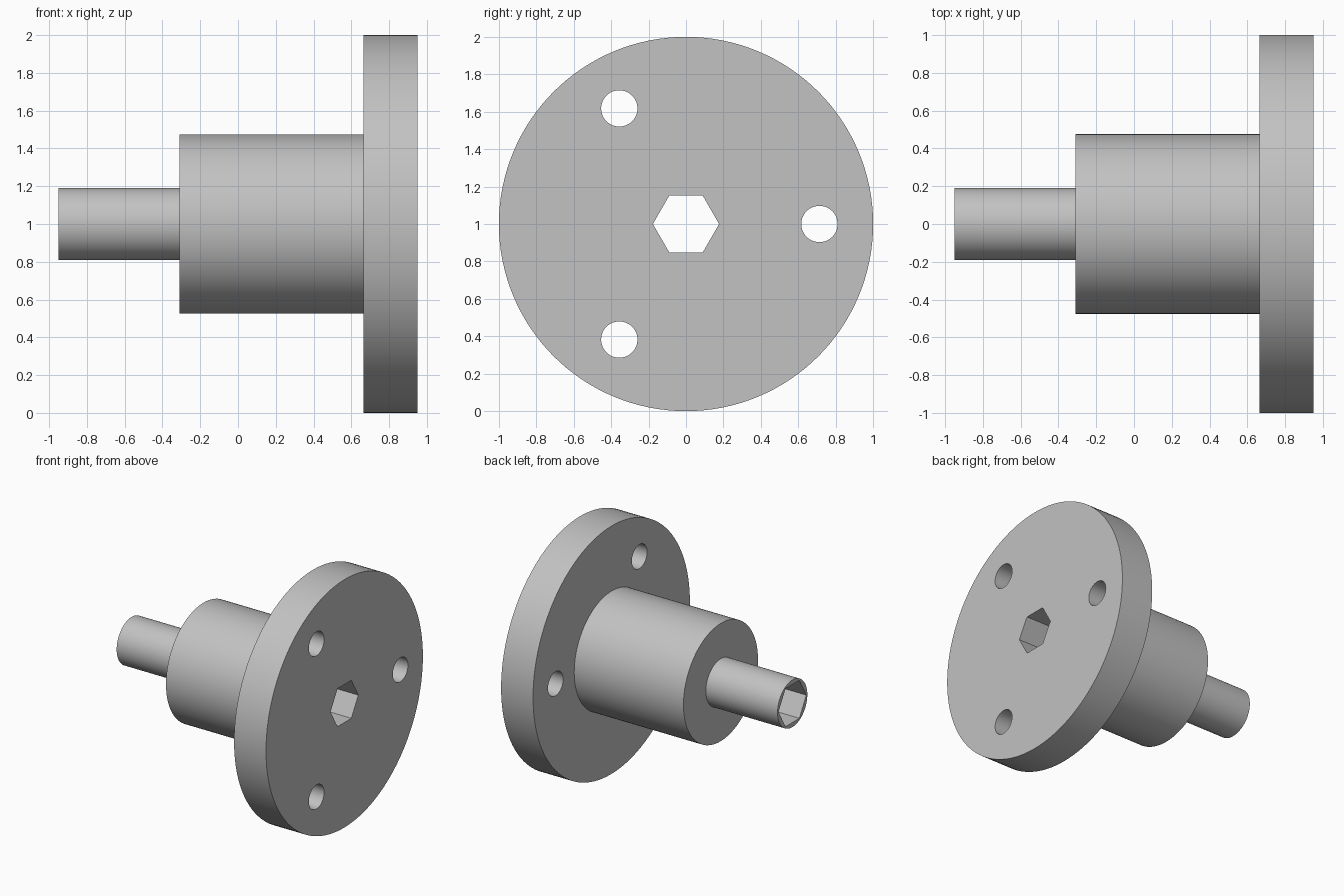
import bpy
import bmesh
import math
from mathutils import Matrix, Vector

cube = bpy.data.objects.get("Cube")
if cube:
    bpy.data.objects.remove(cube, do_unlink=True)

AXIS_Z = 1.0          # height of the shaft axis
LEFT_END, SHOULDER, FLANGE_BACK, RIGHT_END = -0.95, -0.31, 0.665, 0.95
SHAFT_R, HUB_R, FLANGE_R = 0.19, 0.475, 1.0
BORE_R, BOLT_R, BOLT_CIRCLE = 0.177, 0.097, 0.713

grey = bpy.data.materials.new("machined grey")
grey.use_nodes = True
grey.diffuse_color = (0.54, 0.54, 0.54, 1)
grey.node_tree.nodes["Principled BSDF"].inputs["Base Color"].default_value = grey.diffuse_color


def make_object(name, bm):
    bmesh.ops.recalc_face_normals(bm, faces=bm.faces)
    mesh = bpy.data.meshes.new(name)
    bm.to_mesh(mesh)
    bm.free()
    mesh.materials.append(grey)
    obj = bpy.data.objects.new(name, mesh)
    bpy.context.collection.objects.link(obj)
    return obj


def lathe(name, profile, sides):
    """Revolve (x, radius) points about the horizontal axis and cap the ends."""
    bm = bmesh.new()
    rings = []
    for x, r in profile:
        angles = [2 * math.pi * i / sides for i in range(sides)]
        rings.append([bm.verts.new((x, r * math.cos(a), AXIS_Z + r * math.sin(a))) for a in angles])
    for a, b in zip(rings, rings[1:]):
        for i in range(sides):
            j = (i + 1) % sides
            bm.faces.new((a[i], a[j], b[j], b[i]))
    bm.faces.new(rings[0])
    bm.faces.new(rings[-1])
    return make_object(name, bm)


def cutter(name, radius, sides, x0, x1, y=0.0, z=0.0):
    obj = lathe(name, [(x0, radius), (x1, radius)], sides)
    obj.data.transform(Matrix.Translation(Vector((0, y, z))))
    obj.hide_render = True
    return obj


# Shaft, hub and flange turned as one piece
body = lathe("flanged_hub", [
    (LEFT_END, SHAFT_R), (SHOULDER, SHAFT_R), (SHOULDER, HUB_R),
    (FLANGE_BACK, HUB_R), (FLANGE_BACK, FLANGE_R), (RIGHT_END, FLANGE_R)], 128)

# Hexagonal through bore and three bolt holes
cutters = [cutter("hex_bore_cutter", BORE_R, 6, LEFT_END - 0.1, RIGHT_END + 0.1)]
for k in range(3):
    a = 2 * math.pi * k / 3
    cutters.append(cutter("bolt_hole_cutter", BOLT_R, 48, FLANGE_BACK - 0.1, RIGHT_END + 0.1,
                          BOLT_CIRCLE * math.cos(a), BOLT_CIRCLE * math.sin(a)))

bpy.ops.object.select_all(action="DESELECT")
body.select_set(True)
bpy.context.view_layer.objects.active = body
for c in cutters:
    mod = body.modifiers.new("cut", "BOOLEAN")
    mod.operation = "DIFFERENCE"
    mod.solver = "EXACT"
    mod.object = c
    bpy.ops.object.modifier_apply(modifier=mod.name)
    bpy.data.objects.remove(c, do_unlink=True)

bpy.ops.object.shade_smooth_by_angle(angle=math.radians(30))
